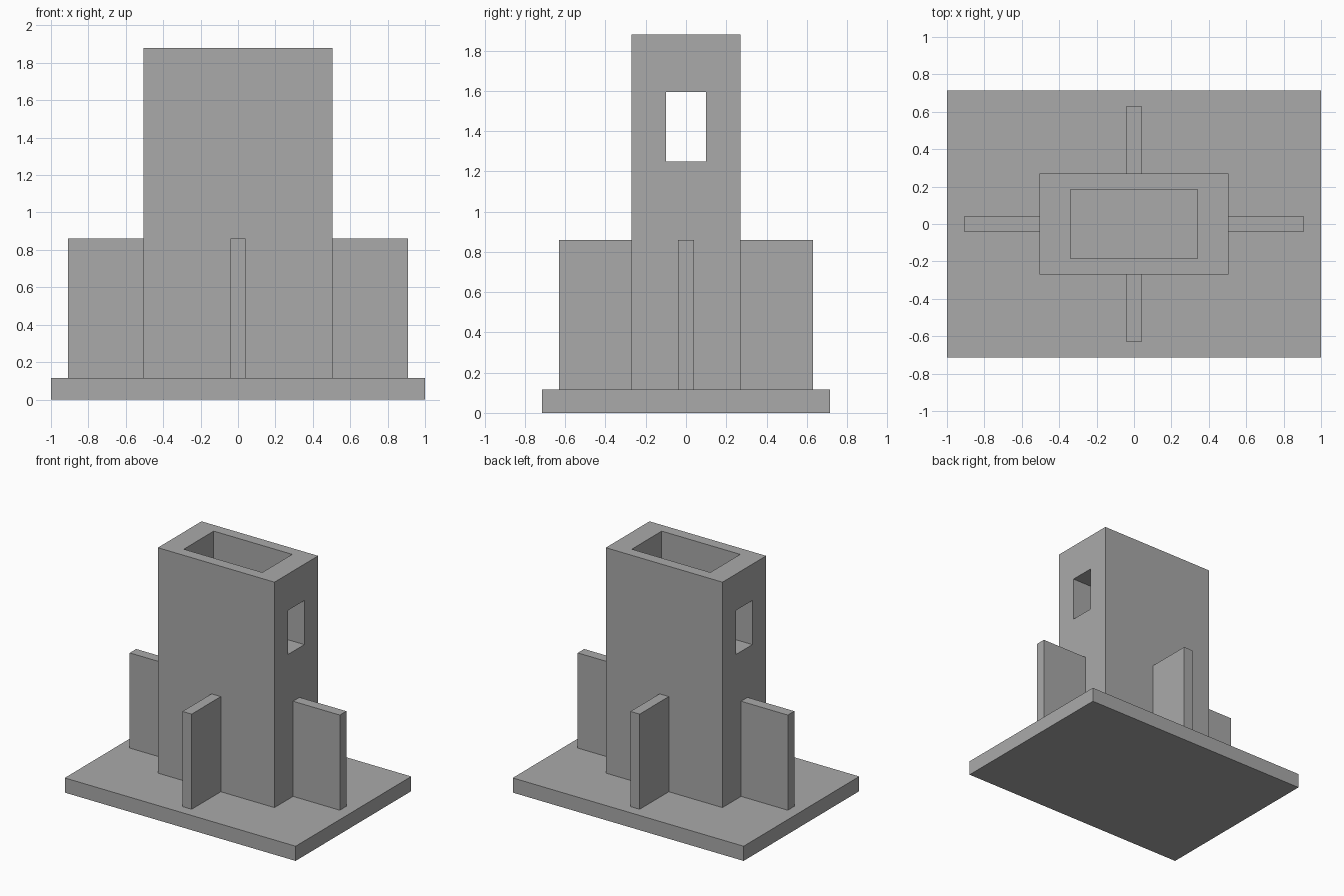
import bpy

cube = bpy.data.objects.get("Cube")
if cube:
    bpy.data.objects.remove(cube, do_unlink=True)

grey = bpy.data.materials.new("plain grey")
grey.use_nodes = True
colour = (0.4, 0.4, 0.4, 1)
grey.diffuse_color = colour
grey.node_tree.nodes["Principled BSDF"].inputs["Base Color"].default_value = colour


def box(name, x, y, z):
    """Box spanning the given (low, high) ranges."""
    bpy.ops.mesh.primitive_cube_add(size=1)
    ob = bpy.context.object
    ob.name = name
    for v in ob.data.vertices:
        v.co = [r[0] if c < 0 else r[1] for c, r in zip(v.co, (x, y, z))]
    ob.data.materials.append(grey)
    return ob


def cut(target, cutter):
    """Subtract the cutter from the target, then discard it."""
    mod = target.modifiers.new("cut", 'BOOLEAN')
    mod.operation = 'DIFFERENCE'
    mod.solver = 'EXACT'
    mod.object = cutter
    bpy.context.view_layer.objects.active = target
    bpy.ops.object.modifier_apply(modifier=mod.name)
    bpy.data.objects.remove(cutter, do_unlink=True)


BASE_TOP, FIN_TOP, TOWER_TOP = 0.115, 0.86, 1.88
HALF_X, HALF_Y, FIN = 0.505, 0.27, 0.04

# Base slab
box("base", (-1, 1), (-0.715, 0.715), (0, BASE_TOP))

# Hollow tower with a window through both side walls
tower = box("tower", (-HALF_X, HALF_X), (-HALF_Y, HALF_Y), (BASE_TOP, TOWER_TOP))
cut(tower, box("shaft_cutter", (-0.34, 0.34), (-0.185, 0.185), (0, 2)))
cut(tower, box("window_cutter", (-1, 1), (-0.1, 0.1), (1.25, 1.595)))

# Buttress fins on all four sides
height = (BASE_TOP, FIN_TOP)
box("left_fin", (HALF_X, 0.91), (-FIN, FIN), height)
box("right_fin", (-0.91, -HALF_X), (-FIN, FIN), height)
box("front_fin", (-FIN, FIN), (-0.63, -HALF_Y), height)
box("back_fin", (-FIN, FIN), (HALF_Y, 0.63), height)
